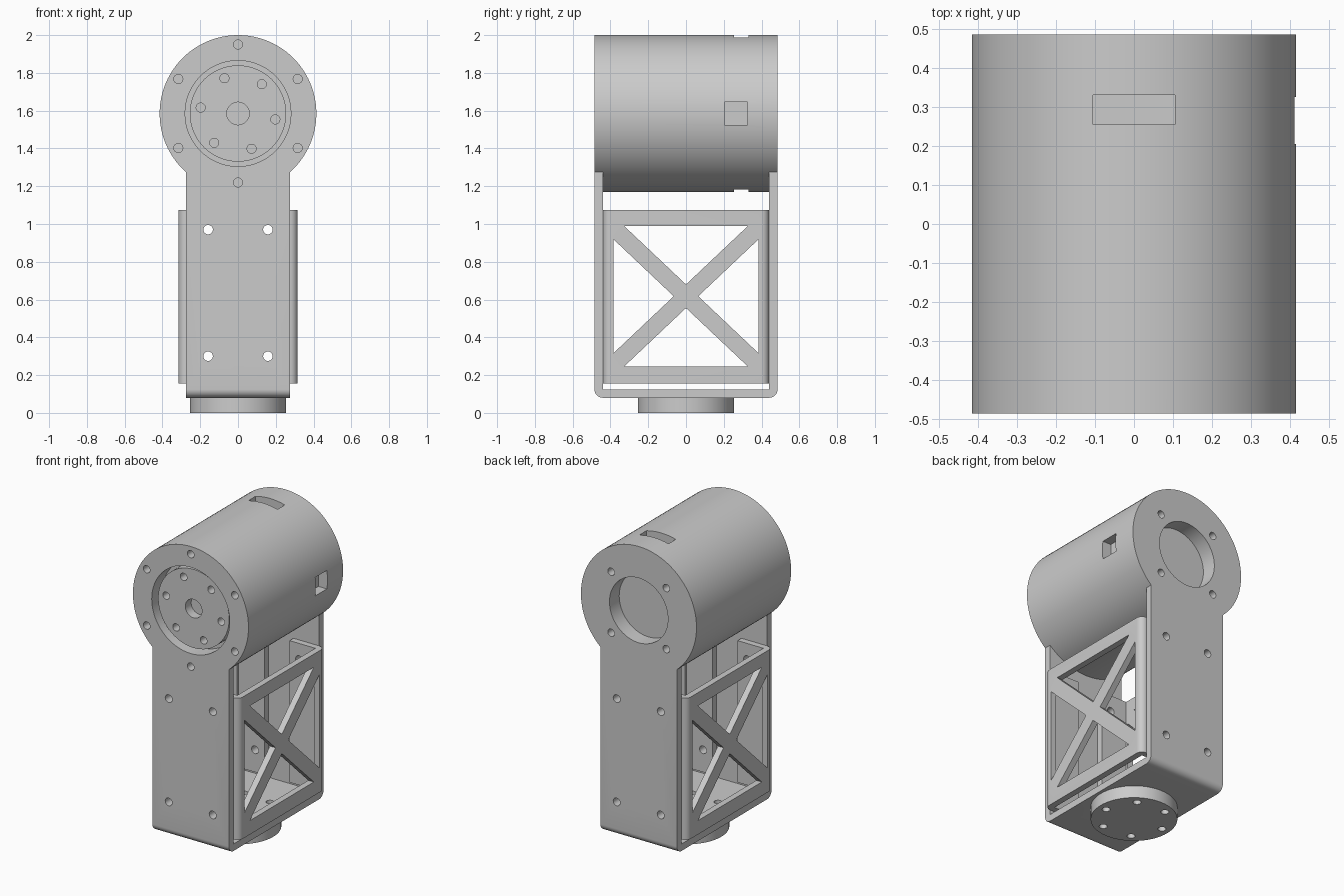
import bpy
import bmesh
from math import sin, cos, pi, radians

if "Cube" in bpy.data.objects:
    bpy.data.objects.remove(bpy.data.objects["Cube"])

grey = bpy.data.materials.new("light grey")
grey.use_nodes = True
COLOUR = (0.6, 0.6, 0.6, 1)
grey.diffuse_color = COLOUR
grey.node_tree.nodes["Principled BSDF"].inputs["Base Color"].default_value = COLOUR

AXIS_Z = 1.585      # height of the drum axis
DRUM_R = 0.415
HALF_Y = 0.485      # half depth of drum and bracket
PLATE_Y = 0.44      # inner face of the bracket plates
BOLT_R = 0.024


def arc(cx, cy, r, start, end, n=8):
    """Points along an arc, angles in degrees."""
    steps = [radians(start + (end - start) * i / n) for i in range(n + 1)]
    return [(cx + r * cos(a), cy + r * sin(a)) for a in steps]


def circle(cx, cy, r, n=24):
    return arc(cx, cy, r, 0, 360, n)[:-1]


def ring(cx, cy, r, count, start, hole=BOLT_R):
    """Small circles spread evenly round a centre."""
    spots = [radians(start + 360 * i / count) for i in range(count)]
    return [circle(cx + r * cos(a), cy + r * sin(a), hole) for a in spots]


def rect(x0, y0, x1, y1):
    return [(x0, y0), (x1, y0), (x1, y1), (x0, y1)]


def prisms(name, outlines, axis, lo, hi):
    """Object made of flat outlines extruded along one axis."""
    place = {"X": lambda a, b, t: (t, a, b),
             "Y": lambda a, b, t: (a, t, b),
             "Z": lambda a, b, t: (a, b, t)}[axis]
    bm = bmesh.new()
    for pts in outlines:
        low = [bm.verts.new(place(a, b, lo)) for a, b in pts]
        high = [bm.verts.new(place(a, b, hi)) for a, b in pts]
        bm.faces.new(low)
        bm.faces.new(high)
        for i in range(len(pts)):
            j = (i + 1) % len(pts)
            bm.faces.new((low[i], low[j], high[j], high[i]))
    bmesh.ops.recalc_face_normals(bm, faces=bm.faces)
    mesh = bpy.data.meshes.new(name)
    bm.to_mesh(mesh)
    bm.free()
    mesh.materials.append(grey)
    obj = bpy.data.objects.new(name, mesh)
    bpy.context.collection.objects.link(obj)
    return obj


def cut(obj, outlines, axis, lo, hi):
    """Subtract extruded outlines from an object."""
    cutter = prisms("cutter", outlines, axis, lo, hi)
    cutter.hide_render = True
    mod = obj.modifiers.new("cut", "BOOLEAN")
    mod.operation, mod.solver, mod.object = "DIFFERENCE", "EXACT", cutter
    graph = bpy.context.evaluated_depsgraph_get()
    result = bpy.data.meshes.new_from_object(obj.evaluated_get(graph))
    obj.modifiers.clear()
    obj.data = result
    bpy.data.objects.remove(cutter)


def smooth(obj):
    obj.data.shade_smooth()
    obj.data.set_sharp_from_angle(angle=radians(30))


# Motor drum with a front recess, a rear bore, bolt holes and cable slots
drum = prisms("motor_drum", [circle(0, AXIS_Z, DRUM_R, 96)], "Y", -HALF_Y, HALF_Y)
cut(drum, [circle(0, AXIS_Z, 0.28, 64)], "Y", -0.6, -0.38)
cut(drum, [circle(0, AXIS_Z, 0.21, 64)], "Y", 0.385, 0.6)
cut(drum, ring(0, AXIS_Z, 0.365, 6, 90), "Y", -0.6, -0.4)
cut(drum, ring(0, AXIS_Z, 0.28, 4, 45), "Y", 0.4, 0.6)
slot = rect(-0.105, 0.255, 0.105, 0.33)
cut(drum, [slot], "Z", AXIS_Z + 0.35, 2.1)
cut(drum, [slot], "Z", 1.1, AXIS_Z - 0.35)
cut(drum, [rect(0.205, 1.525, 0.325, 1.645)], "X", 0.35, 0.5)
smooth(drum)

# Output flange sitting inside the front recess
output = prisms("output_flange", [circle(0, AXIS_Z, 0.255, 64)], "Y", -0.455, -0.37)
cut(output, ring(0, AXIS_Z, 0.2, 6, 51) + [circle(0, AXIS_Z, 0.06, 32)], "Y", -0.6, -0.395)
smooth(output)

# U-shaped bracket: two plates joined by a floor with rounded corners
R = HALF_Y - PLATE_Y
FLOOR = 0.08
profile = [(-HALF_Y, 1.4)]
profile += arc(-PLATE_Y, FLOOR + R, R, 180, 270)
profile += arc(PLATE_Y, FLOOR + R, R, 270, 360)
profile += [(HALF_Y, 1.4), (PLATE_Y, 1.4), (PLATE_Y, FLOOR + R),
            (-PLATE_Y, FLOOR + R), (-PLATE_Y, 1.4)]
bracket = prisms("u_bracket", [profile], "X", -0.275, 0.275)
cut(bracket, [circle(0, AXIS_Z, DRUM_R, 96)], "Y", -0.6, 0.6)
plate_holes = [circle(x, z, 0.025) for x in (-0.158, 0.158) for z in (0.3, 0.97)]
cut(bracket, plate_holes, "Y", -0.6, 0.6)
base_holes = ring(0, 0, 0.2, 6, 55)
cut(bracket, base_holes, "Z", 0, 0.2)
smooth(bracket)

# Round base flange below the bracket
base = prisms("base_flange", [circle(0, 0, 0.255, 64)], "Z", 0, FLOOR)
cut(base, base_holes, "Z", -0.1, 0.2)
smooth(base)

# Cross-braced side frames: C channels with four triangular windows
MID = 0.6175
windows = [
    [(-0.328, 0.99), (0.328, 0.99), (0, 0.68)],
    [(-0.328, 0.245), (0.328, 0.245), (0, 0.555)],
    [(-0.385, 0.92), (-0.385, 0.315), (-0.065, MID)],
    [(0.385, 0.92), (0.385, 0.315), (0.065, MID)],
]
for side, name in ((1, "left_side_frame"), (-1, "right_side_frame")):
    channel = [(0.09, -0.4), (0.09, -PLATE_Y)]
    channel += arc(0.275, -0.4, 0.04, 270, 360)
    channel += arc(0.275, 0.4, 0.04, 0, 90)
    channel += [(0.09, PLATE_Y), (0.09, 0.4), (0.275, 0.4), (0.275, -0.4)]
    frame = prisms(name, [[(side * x, y) for x, y in channel]], "Z", 0.155, 1.075)
    cut(frame, windows, "X", side * 0.25, side * 0.4)
    cut(frame, plate_holes, "Y", -0.6, 0.6)
    smooth(frame)
